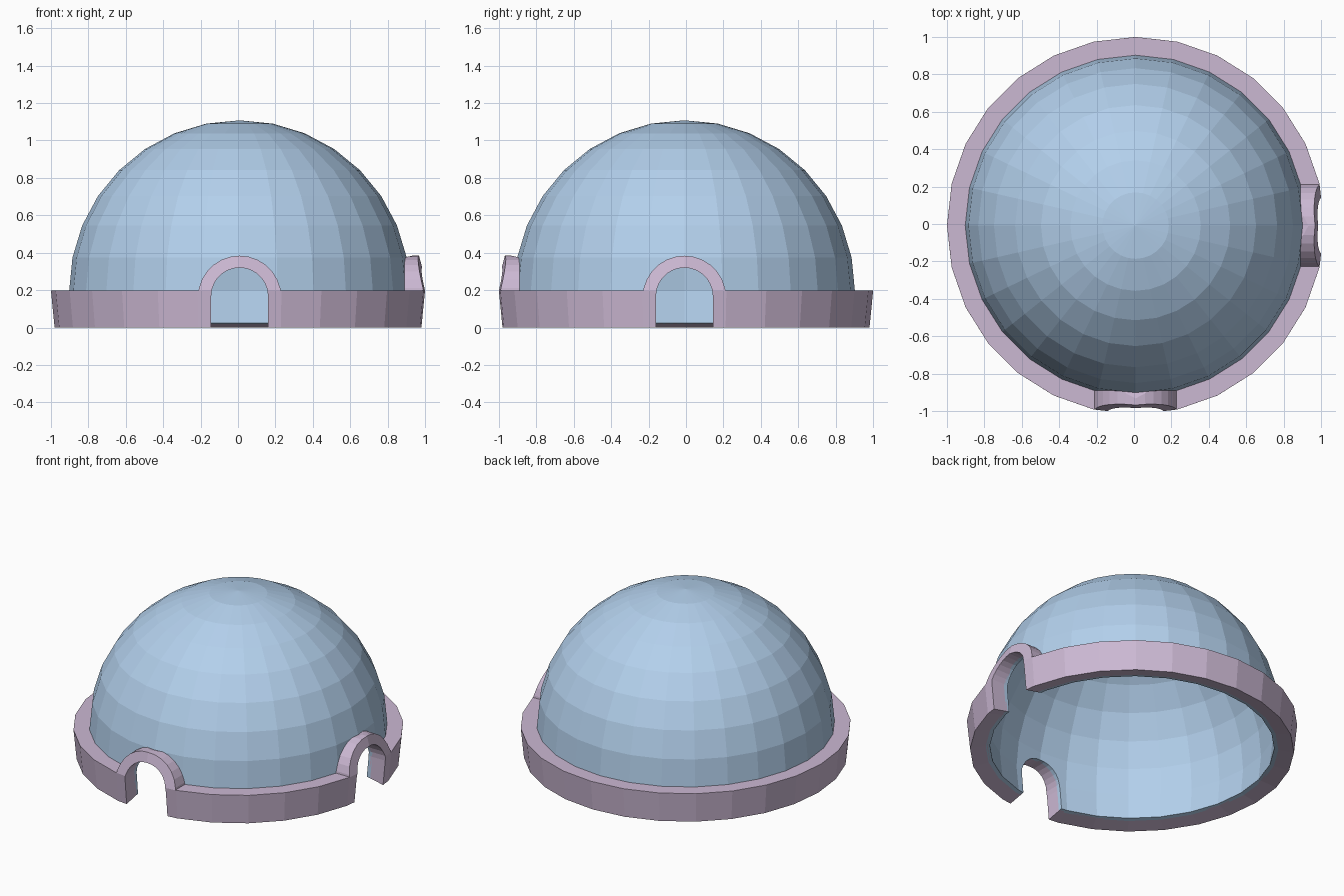
import bpy, bmesh
from math import sin, cos, pi, radians
from mathutils import Matrix

if "Cube" in bpy.data.objects:
    bpy.data.objects.remove(bpy.data.objects["Cube"])

SIDES = 28
STEP = radians(11.25)             # latitude step of the dome
R_RING, R_DOME, R_IN = 1.0085, 0.911, 0.885
CX, CY, Z0 = 0.0085, -0.0085, 1.0085 * sin(radians(11.25))
CENTRE = Matrix.Translation((CX, CY, 0))


def material(name, rgb):
    m = bpy.data.materials.new(name)
    m.diffuse_color = (*rgb, 1)
    m.use_nodes = True
    m.node_tree.nodes["Principled BSDF"].inputs["Base Color"].default_value = m.diffuse_color
    return m


def finish(bm, name, mat=None):
    bmesh.ops.recalc_face_normals(bm, faces=bm.faces)
    me = bpy.data.meshes.new(name)
    bm.to_mesh(me)
    bm.free()
    ob = bpy.data.objects.new(name, me)
    bpy.context.collection.objects.link(ob)
    if mat:
        me.materials.append(mat)
    return ob


def lathe(name, profile, mat, closed=False):
    bm = bmesh.new()
    vs = [bm.verts.new((r, 0, z)) for r, z in profile]
    pairs = list(zip(vs, vs[1:])) + ([(vs[-1], vs[0])] if closed else [])
    es = [bm.edges.new(p) for p in pairs]
    bmesh.ops.spin(bm, geom=vs + es, cent=(0, 0, 0), axis=(0, 0, 1),
                   angle=2 * pi, steps=SIDES, use_duplicate=False)
    bmesh.ops.remove_doubles(bm, verts=bm.verts, dist=1e-4)
    bm.transform(CENTRE)
    return finish(bm, name, mat)


def archway(name, radius, zc, bottom, turn, near=0.5, far=1.5):
    # round-topped prism reaching out from the middle, front (0) or right (90)
    bm = bmesh.new()
    pts = [(radius, bottom)]
    pts += [(radius * cos(pi * i / 14), zc + radius * sin(pi * i / 14)) for i in range(15)]
    pts += [(-radius, bottom)]
    f = bm.faces.new([bm.verts.new((x, -near, z)) for x, z in pts])
    g = bmesh.ops.extrude_face_region(bm, geom=[f])["geom"]
    bmesh.ops.translate(bm, vec=(0, near - far, 0),
                        verts=[v for v in g if isinstance(v, bmesh.types.BMVert)])
    bm.transform(CENTRE @ Matrix.Rotation(radians(turn), 4, 'Z'))
    ob = finish(bm, name)
    ob.hide_render = True
    return ob


def boolean(ob, cutter, op):
    m = ob.modifiers.new("cut", 'BOOLEAN')
    m.solver, m.operation, m.object = 'EXACT', op, cutter
    bpy.context.view_layer.objects.active = ob
    bpy.ops.object.modifier_apply(modifier=m.name)


blue = material("blue", (0.45, 0.63, 0.84))
purple = material("purple", (0.60, 0.48, 0.65))

# hollow dome
outer = [(R_DOME * cos(k * STEP), Z0 + R_DOME * sin(k * STEP)) for k in range(-1, 8)]
inner = [(R_IN * cos(k * STEP), Z0 + R_IN * sin(k * STEP)) for k in range(7, -2, -1)]
dome = lathe("dome", outer + [(0, Z0 + R_DOME)], blue)
lining = lathe("dome_lining", [(0, Z0 + R_IN)] + inner + [outer[0]], blue)
bm = bmesh.new()
for part in (dome, lining):
    bm.from_mesh(part.data)
    bpy.data.objects.remove(part)
bmesh.ops.remove_doubles(bm, verts=bm.verts, dist=1e-4)
dome = finish(bm, "dome", blue)

# base ring, tall enough to carve the door surrounds from
mid = 0.90
c, s = cos(STEP), sin(STEP)
ring = lathe("base_ring", [(mid * c, Z0 - mid * s), (R_RING * c, Z0 - R_RING * s),
                           (R_RING, Z0), (0.957, Z0 + R_RING * s),
                           (mid * c, Z0 + mid * s), (mid, Z0)], purple, closed=True)

# keep only the low band and the two door surrounds
bm = bmesh.new()
bmesh.ops.create_cube(bm, size=1, matrix=Matrix.Translation((0, 0, Z0 + 0.0005 - 0.5))
                      @ Matrix.Diagonal((2.8, 2.8, 1, 1)))
mask = finish(bm, "mask")
mask.hide_render = True
helpers = [mask]
for turn in (0, 90):
    surround = archway("surround_mask", 0.223, 0.161, 0.05, turn)
    boolean(mask, surround, 'UNION')
    helpers.append(surround)
boolean(ring, mask, 'INTERSECT')

# doorways through ring and dome
for turn in (0, 90):
    door = archway("door_cutter", 0.152, 0.168, -0.2, turn)
    boolean(ring, door, 'DIFFERENCE')
    boolean(dome, door, 'DIFFERENCE')
    helpers.append(door)
for h in helpers:
    bpy.data.objects.remove(h)
